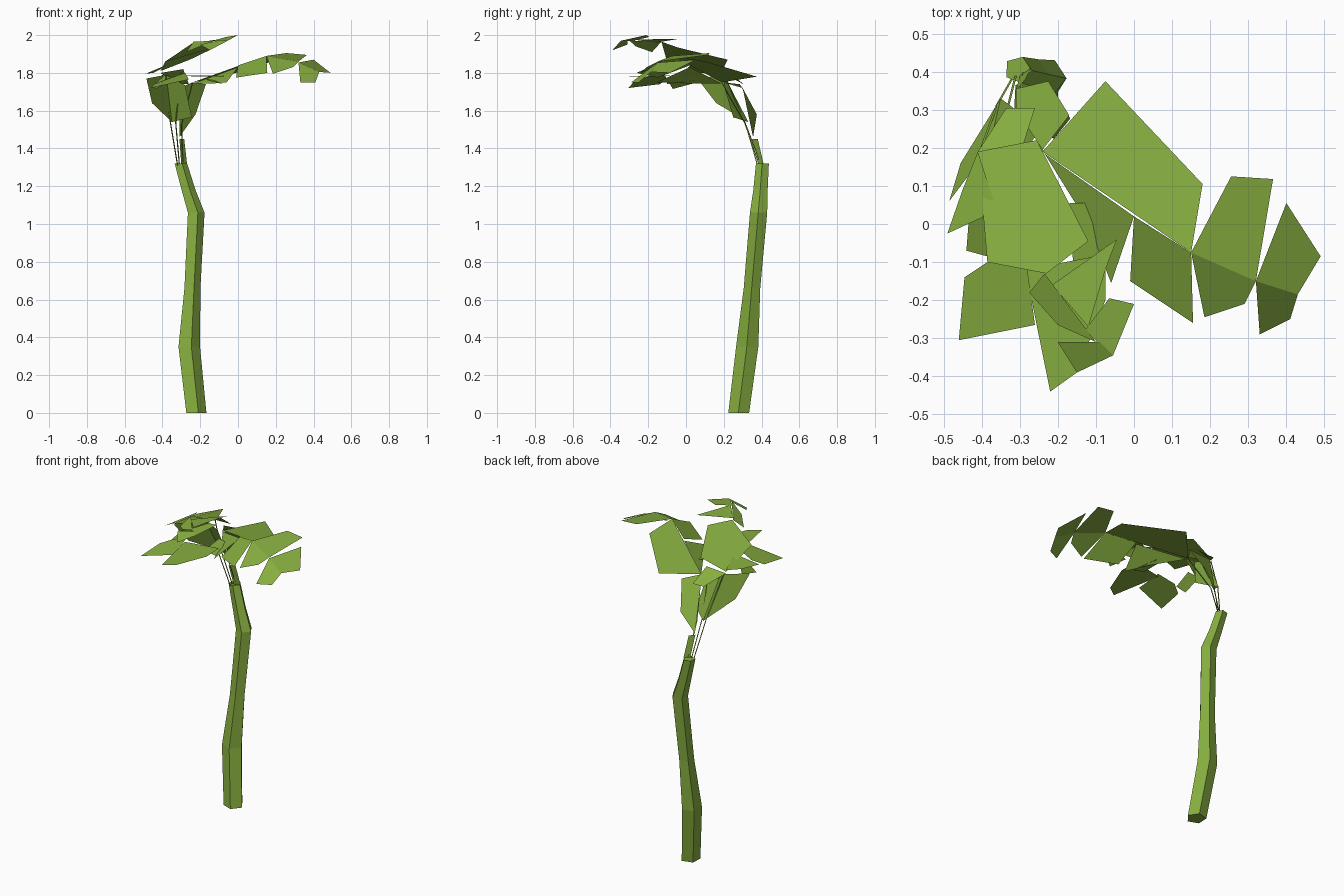
import bpy
import bmesh
import math
from mathutils import Vector

default_cube = bpy.data.objects.get("Cube")
if default_cube:
    bpy.data.objects.remove(default_cube, do_unlink=True)


def make_material(name, colour):
    material = bpy.data.materials.new(name)
    material.use_nodes = True
    material.diffuse_color = colour
    shader = material.node_tree.nodes["Principled BSDF"]
    shader.inputs["Base Color"].default_value = colour
    shader.inputs["Roughness"].default_value = 0.9
    return material


green = make_material("leaf green", (0.24, 0.42, 0.05, 1))


def finish(name, mesh_builder):
    """Turn a bmesh into a flat shaded green object."""
    mesh = bpy.data.meshes.new(name)
    mesh_builder.to_mesh(mesh)
    mesh_builder.free()
    mesh.materials.append(green)
    part = bpy.data.objects.new(name, mesh)
    bpy.context.scene.collection.objects.link(part)
    return part


def centimetres(point):
    return Vector(point) / 100


def leaf(name, *outline):
    """A single sided leaflet, outline in centimetres, facing up."""
    builder = bmesh.new()
    face = builder.faces.new([builder.verts.new(centimetres(p)) for p in outline])
    face.normal_update()
    if face.normal.z < 0:
        face.normal_flip()
    return finish(name, builder)


def tube(name, path, sides, start_angle):
    """Loft horizontal rings along (centre, radius) steps and cap both ends."""
    builder = bmesh.new()
    rings = []
    for centre, radius in path:
        ring = []
        for side in range(sides):
            angle = math.radians(start_angle) + math.tau * side / sides
            offset = Vector((math.cos(angle), math.sin(angle), 0)) * radius / 100
            ring.append(builder.verts.new(centimetres(centre) + offset))
        rings.append(ring)
    for lower, upper in zip(rings, rings[1:]):
        for side in range(sides):
            following = (side + 1) % sides
            builder.faces.new((lower[side], lower[following],
                               upper[following], upper[side]))
    builder.faces.new(list(reversed(rings[0])))
    builder.faces.new(rings[-1])
    return finish(name, builder)


# Bent five sided trunk
trunk = tube("trunk", [
    ((-22.5, 28, 0), 5.8),
    ((-26.3, 32.5, 35), 6.2),
    ((-24.5, 35, 66), 4.6),
    ((-22.5, 38.5, 106), 4.8),
    ((-26.5, 39.5, 118), 4),
    ((-30.5, 40.5, 132), 3.6),
], sides=5, start_angle=-75)

# Thin leaf stalks rising from the trunk top
stalks = {
    "right_stalk": [(-32, 38, 131), (-36, 31, 155), (-40, 20, 179)],
    "left_stalk": [(-29, 40, 131), (-30, 32, 152), (-24, 19, 175)],
    "middle_stalk": [(-31, 39, 131), (-33, 31, 154), (-30, 20, 180)],
}
for stalk_name, points in stalks.items():
    tube(stalk_name, [(point, 0.35) for point in points], sides=3, start_angle=30)

leaf("stalk_sheath", (-30, 39, 131), (-27, 41, 132), (-28.5, 38, 145), (-31, 35, 145))

# Frond arching out to the left
leaf("left_frond_back_large", (-24, 19, 175), (-7.5, 37.5, 178),
     (18, 10.5, 186), (15, -7.5, 189))
leaf("left_frond_front_inner", (-23.5, 18.5, 174.5), (0, 2, 183),
     (-6, -15.5, 175), (-12, 0, 174.5))
leaf("left_frond_front_middle", (0, 2, 184), (15, -7.5, 189),
     (15.5, -26, 180), (-1, -15, 177.5))
leaf("left_frond_back_middle", (15, -7.5, 189), (25.5, 12.5, 190.5),
     (36.5, 11.8, 189.5), (32, -15, 186))
leaf("left_frond_front_outer", (15, -7.5, 189), (32, -15, 186),
     (29, -21, 183), (18.5, -24.5, 179.5))
leaf("left_frond_back_tip", (32, -15, 185.5), (40, 5.5, 187),
     (49, -8.5, 180), (43, -18.5, 180.5))
leaf("left_frond_front_tip", (32, -15, 185.5), (43, -18.5, 180.5),
     (41, -25, 175), (33, -29, 175))

# Tilted upper frond reaching the front
leaf("upper_frond_large", (-41, 19, 181), (-25.5, 22, 187), (-12, -4.5, 193.5),
     (-23, -13, 196.5), (-38.5, -10, 186))
leaf("upper_frond_right_edge", (-41, 19, 182), (-45, 9, 180),
     (-49, -2.5, 179.5), (-36, 3.5, 185))
leaf("upper_frond_left", (-21.5, -16, 196), (-4.5, -4, 198),
     (-7.5, -12, 198), (-12, -27, 197.5))
leaf("upper_frond_middle", (-27.5, -18, 191), (-23.5, -13, 196.5),
     (-13, -27, 197), (-10, -31, 198), (-20, -26.5, 194))
leaf("upper_frond_left_tip", (-6.5, -19.5, 199), (0, -21, 200),
     (-5.5, -34.5, 197), (-13, -28, 197))
leaf("upper_frond_front_tip", (-20, -31, 195), (-9, -31, 197.5),
     (-5.5, -34.5, 197), (-15, -39, 192))

# Flat lower leaves
leaf("lower_front_long", (-28.5, -12, 178.5), (-22, -44, 178), (-15, -39, 178),
     (-7.5, -20, 178), (-7.5, -8, 178.5))
leaf("lower_front_right", (-38.5, -10, 176.5), (-44.5, -14, 174),
     (-46, -30.5, 172), (-26, -26.5, 176.5), (-28, -12, 180))
leaf("lower_right_small", (-43, 6, 175), (-44, -7, 171.5),
     (-38.5, -8.5, 174), (-38.5, 2, 179))
leaf("lower_left_small", (-17, 5.5, 177), (-12.5, 5.5, 176),
     (-7.5, -10, 174), (-16, -10, 176))

# Steep leaves hanging over the trunk at the back
leaf("hanging_right_outer", (-35, 33, 154), (-45.5, 16, 164),
     (-48.5, 6, 177), (-38, 20, 179))
leaf("hanging_right_inner", (-35, 33, 154), (-38, 20, 179),
     (-28, 20, 173.5), (-24.5, 25, 156.5))
leaf("hanging_back", (-31, 35.5, 146), (-22.5, 37.5, 158), (-17, 28.5, 174),
     (-24, 19.5, 175), (-31, 30, 172))
leaf("hanging_back_top", (-26, 30.5, 174), (-33.5, 30.5, 174),
     (-41, 19, 180), (-29, 21, 182))
